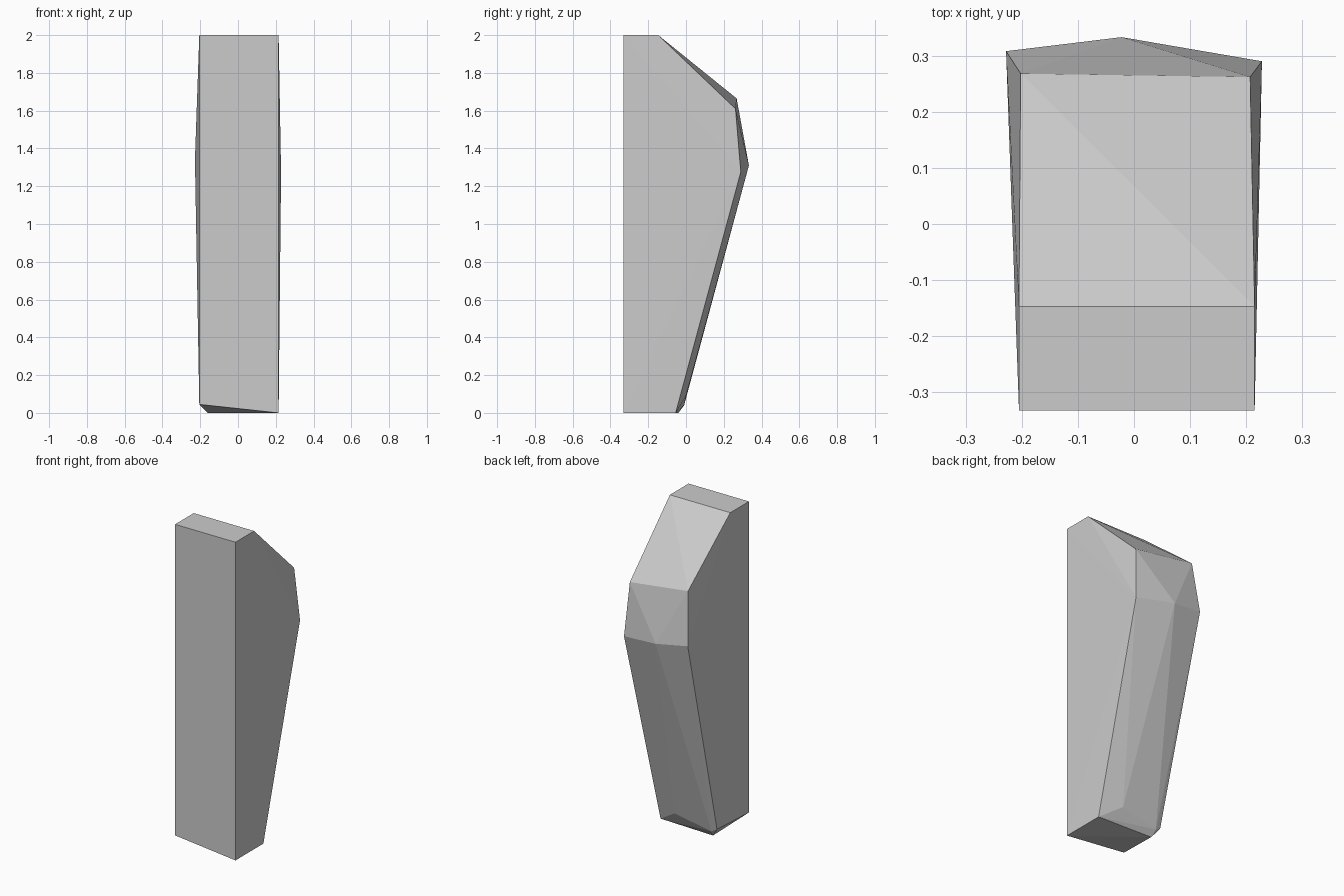
import bpy, bmesh

if "Cube" in bpy.data.objects:
    bpy.data.objects.remove(bpy.data.objects["Cube"])

# Faceted slab: flat front, bulging uneven back
front = [(x, -0.332, z) for x, z in ((-0.205, 2), (0.215, 2), (0.215, 0), (-0.205, 0.045))]
top_back = [(-0.205, -0.147, 2), (0.215, -0.147, 2)]
shoulder = [(-0.202, 0.268, 1.665), (0.207, 0.262, 1.61)]
bulge = [(-0.228, 0.308, 1.34), (-0.022, 0.333, 1.31), (0.228, 0.29, 1.275)]
foot = [(0.215, -0.055, 0), (-0.16, -0.04, 0), (-0.17, -0.01, 0.04),
        (-0.205, -0.015, 0.06), (0.08, 0.0, 0.09)]

bm = bmesh.new()
for p in front + top_back + shoulder + bulge + foot:
    bm.verts.new(p)

# Skin the outline points as one convex block
res = bmesh.ops.convex_hull(bm, input=bm.verts[:])
loose = [v for v in bm.verts if not v.link_faces]
bmesh.ops.delete(bm, geom=loose, context='VERTS')
bmesh.ops.recalc_face_normals(bm, faces=bm.faces[:])

mesh = bpy.data.meshes.new("stone_slab")
bm.to_mesh(mesh)
bm.free()
slab = bpy.data.objects.new("stone_slab", mesh)
bpy.context.collection.objects.link(slab)
